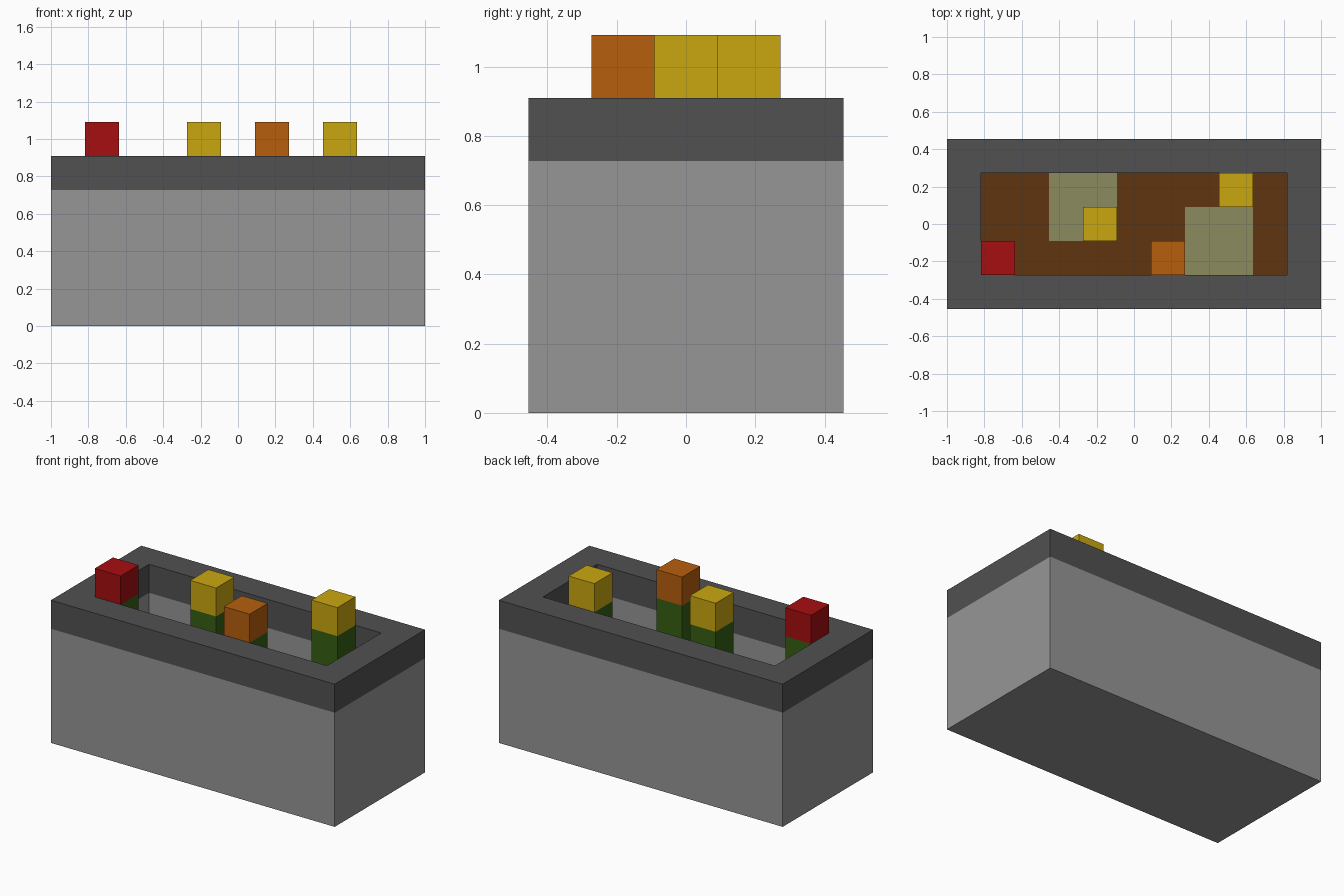
import bpy
import bmesh

if "Cube" in bpy.data.objects:
    bpy.data.objects.remove(bpy.data.objects["Cube"], do_unlink=True)

U = 2 / 11           # size of one block
SOIL, BAND, TOP = 3, 4, 5   # heights in blocks


def material(name, hex_code):
    srgb = [int(hex_code[i:i + 2], 16) / 255 for i in (0, 2, 4)]
    rgba = [c / 12.92 if c < 0.04 else ((c + 0.055) / 1.055) ** 2.4 for c in srgb] + [1]
    mat = bpy.data.materials.new(name)
    mat.diffuse_color = rgba
    mat.use_nodes = True
    mat.node_tree.nodes["Principled BSDF"].inputs["Base Color"].default_value = rgba
    return mat


STONE = material("light grey stone", "969696")
RIM = material("dark grey rim", "515151")
EARTH = material("brown soil", "60350F")
PATCH = material("olive patch", "8B8B60")
STEM = material("green stem", "355F13")
YELLOW = material("yellow petals", "CAA710")
ORANGE = material("orange petals", "B75F0E")
RED = material("red petals", "A60E10")


def finish(name, bm, mats):
    bmesh.ops.remove_doubles(bm, verts=bm.verts, dist=0.0001)
    bmesh.ops.scale(bm, vec=(U, U, U), verts=bm.verts)
    mesh = bpy.data.meshes.new(name)
    bm.to_mesh(mesh)
    bm.free()
    for mat in mats:
        mesh.materials.append(mat)
    obj = bpy.data.objects.new(name, mesh)
    bpy.context.collection.objects.link(obj)
    return obj


def ring(bm, hx, hy, z, cx=0, cy=0):
    corners = ((-1, -1), (1, -1), (1, 1), (-1, 1))
    return [bm.verts.new((cx + sx * hx, cy + sy * hy, z)) for sx, sy in corners]


def bridge(bm, low, high, index=0):
    for i in range(4):
        j = (i + 1) % 4
        bm.faces.new((low[i], low[j], high[j], high[i])).material_index = index


# Planter box: one rectangular section running up the outside and down the inside
bm = bmesh.new()
section = [(5.5, 2.5, 0), (5.5, 2.5, BAND), (5.5, 2.5, TOP),
           (4.5, 1.5, TOP), (4.5, 1.5, BAND), (4.5, 1.5, SOIL)]
rings = [ring(bm, *s) for s in section]
for k, index in enumerate((0, 1, 1, 1, 0)):
    bridge(bm, rings[k], rings[k + 1], index)
bm.faces.new(rings[0][::-1])
finish("planter_box", bm, [STONE, RIM])

# Flowers: grid cell and petal colour
flowers = {"red_flower": (-4, -1, RED), "middle_yellow_flower": (-1, 0, YELLOW),
           "orange_flower": (1, -1, ORANGE), "back_yellow_flower": (3, 1, YELLOW)}
for name, (x, y, petals) in flowers.items():
    bm = bmesh.new()
    base, neck, crown = (ring(bm, 0.5, 0.5, z, x, y) for z in (SOIL, TOP, TOP + 1))
    bridge(bm, base, neck, 0)
    bridge(bm, neck, crown, 1)
    bm.faces.new(crown).material_index = 1
    finish(name, bm, [STEM, petals])

# Soil bed: square cells, with two olive patches of two by two
bm = bmesh.new()
for x in range(-4, 5):
    for y in range(-1, 2):
        cell = bm.faces.new(ring(bm, 0.5, 0.5, SOIL, x, y))
        left_patch = x in (2, 3) and y <= 0
        right_patch = x in (-2, -1) and y >= 0
        cell.material_index = int(left_patch or right_patch)
finish("soil_bed", bm, [EARTH, PATCH])
